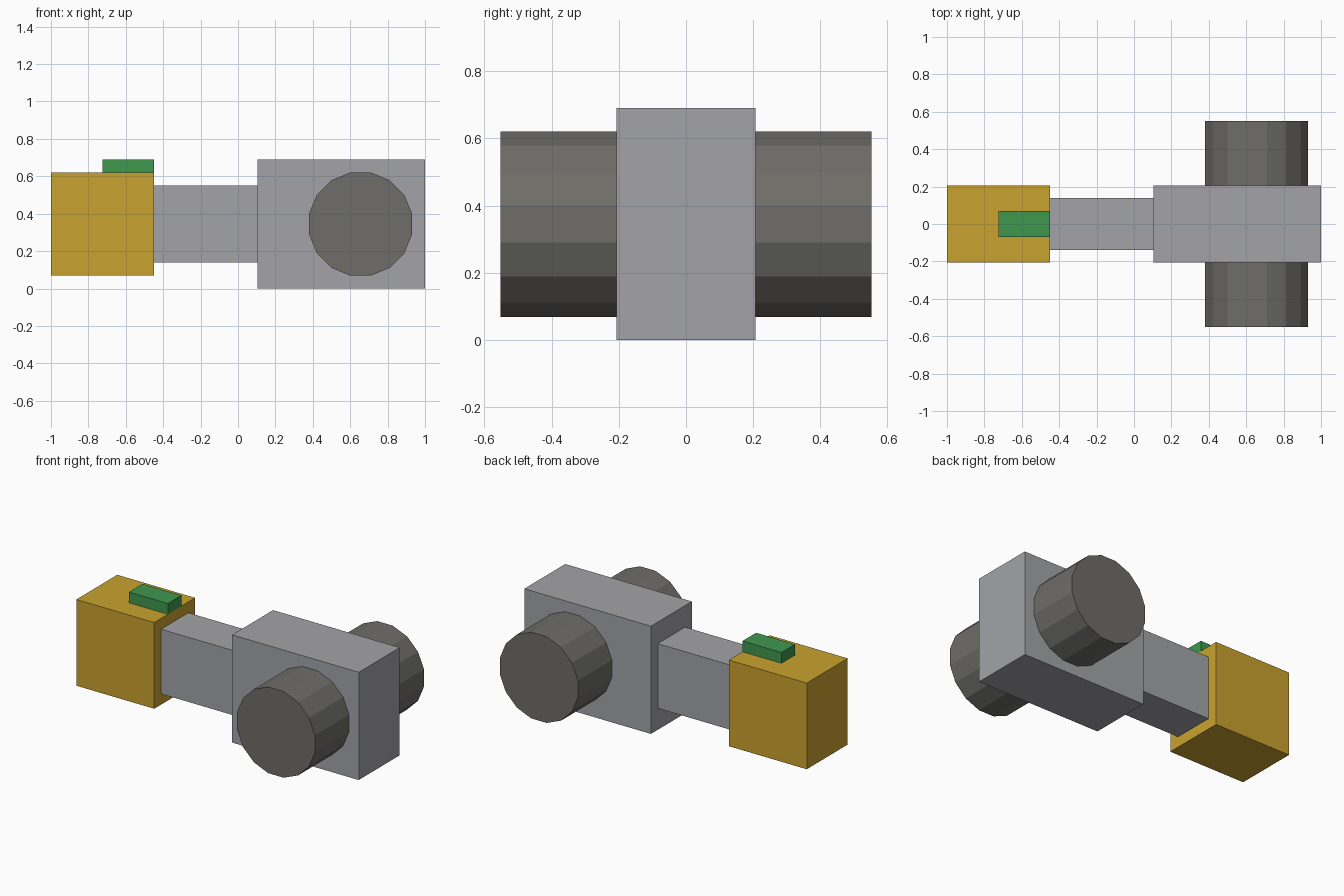
import bpy, math

if "Cube" in bpy.data.objects:
    bpy.data.objects.remove(bpy.data.objects["Cube"])

U = 2 / 29  # model unit


def material(name, rgb):
    mat = bpy.data.materials.new(name)
    lin = [((c / 255 + 0.055) / 1.055) ** 2.4 for c in rgb]
    mat.diffuse_color = (*lin, 1)
    mat.use_nodes = True
    mat.node_tree.nodes["Principled BSDF"].inputs["Base Color"].default_value = mat.diffuse_color
    return mat


LIGHT_GREY = material("light grey", (163, 164, 168))
DARK_GREY = material("dark grey", (110, 109, 104))
YELLOW = material("golden yellow", (201, 162, 46))
GREEN = material("green", (64, 151, 79))


def box(name, mat, x0, x1, depth, z0, z1):
    """Box between x and z limits, centred on y, in model units."""
    bpy.ops.mesh.primitive_cube_add(
        size=1, location=((x0 + x1) / 2 * U - 1, 0, (z0 + z1) / 2 * U))
    ob = bpy.context.object
    ob.name = name
    ob.scale = ((x1 - x0) * U, depth * U, (z1 - z0) * U)
    bpy.ops.object.transform_apply(location=False, rotation=False, scale=True)
    ob.data.materials.append(mat)
    return ob


# Head block with its top tab, neck, and main body
box("head_block", YELLOW, 0, 8, 6, 1, 9)
box("top_tab", GREEN, 4, 8, 2, 9, 10)
box("neck", LIGHT_GREY, 8, 16, 4, 2, 8)
box("body", LIGHT_GREY, 16, 29, 6, 0, 10)

# Sixteen-sided drums on both sides of the body, flat side up
SIDES = 16
for side, name in ((-1, "front_drum"), (1, "back_drum")):
    bpy.ops.mesh.primitive_cylinder_add(
        vertices=SIDES, radius=4 * U / math.cos(math.pi / SIDES), depth=5 * U,
        end_fill_type='TRIFAN')
    drum = bpy.context.object
    drum.name = name
    drum.rotation_euler = (math.pi / 2, math.pi / SIDES, 0)
    drum.location = (24 * U - 1, side * 5.5 * U, 5 * U)
    drum.data.materials.append(DARK_GREY)
